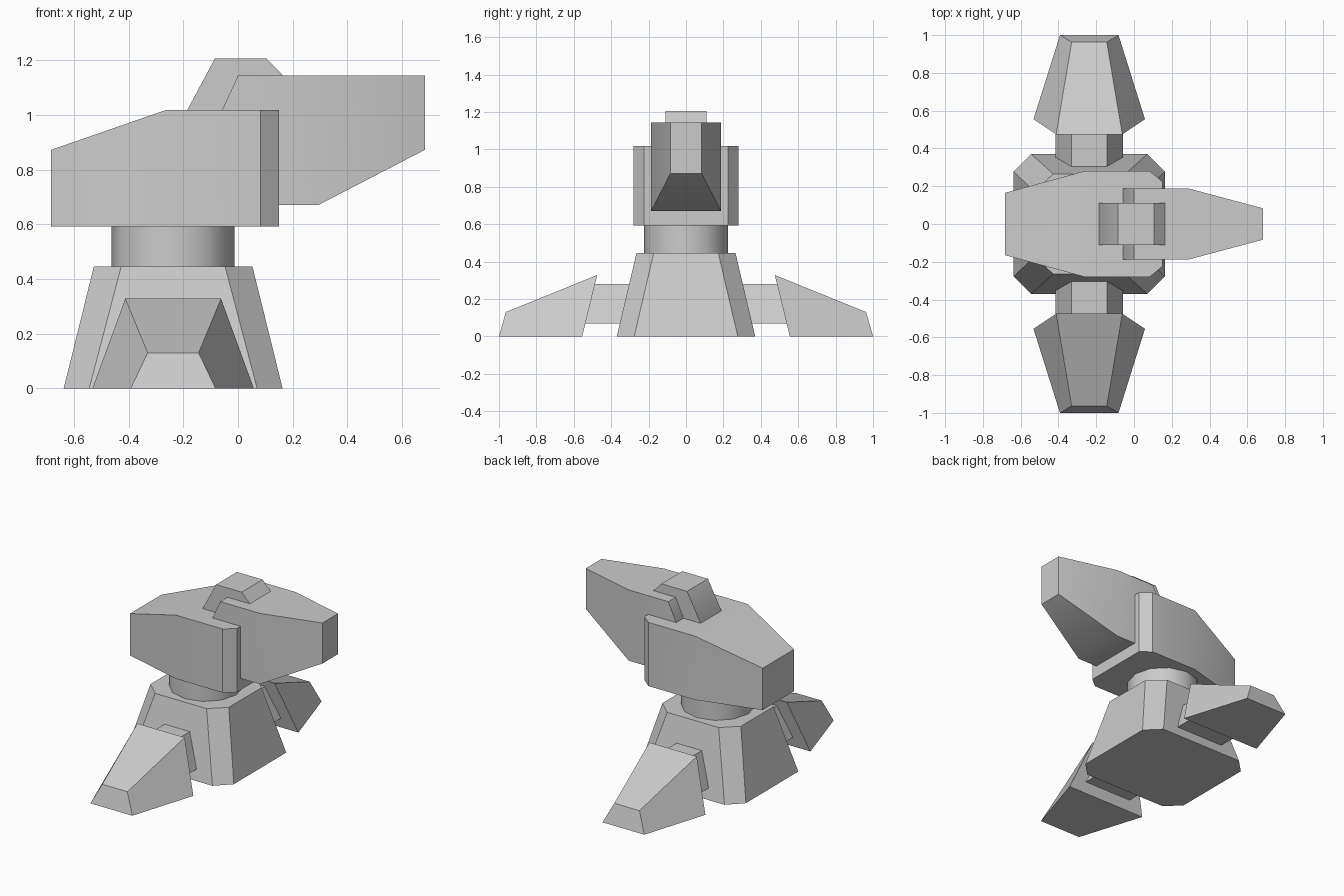
import bpy, bmesh, math

cube = bpy.data.objects.get("Cube")
if cube:
    bpy.data.objects.remove(cube, do_unlink=True)

grey = bpy.data.materials.new("plain grey")
grey.use_nodes = True
grey.diffuse_color = (0.6, 0.6, 0.6, 1)
grey.node_tree.nodes["Principled BSDF"].inputs["Base Color"].default_value = (0.6, 0.6, 0.6, 1)

BASE_X = -0.237   # axis of the pedestal, neck and feet


def finish(name, bm):
    bmesh.ops.recalc_face_normals(bm, faces=bm.faces)
    mesh = bpy.data.meshes.new(name)
    bm.to_mesh(mesh)
    bm.free()
    mesh.materials.append(grey)
    obj = bpy.data.objects.new(name, mesh)
    bpy.context.collection.objects.link(obj)
    bpy.ops.object.select_all(action='DESELECT')
    obj.select_set(True)
    bpy.context.view_layer.objects.active = obj
    bpy.ops.object.shade_smooth_by_angle(angle=math.radians(34))
    return obj


def loft(name, rings):
    """Skin matching rings of points and cap both ends."""
    bm = bmesh.new()
    loops = [[bm.verts.new(p) for p in ring] for ring in rings]
    for a, b in zip(loops, loops[1:]):
        for i in range(len(a)):
            j = (i + 1) % len(a)
            bm.faces.new((a[i], a[j], b[j], b[i]))
    bm.faces.new(loops[0])
    bm.faces.new(loops[-1])
    return finish(name, bm)


def hull(name, stations):
    """Loft upright rectangles along x: (x, half width, low z, high z)."""
    return loft(name, [[(x, -w, lo), (x, w, lo), (x, w, hi), (x, -w, hi)]
                       for x, w, lo, hi in stations])


def chamfered(hx, hy, fx, fy, z):
    """Rectangle with cut corners; fx and fy are the flat half lengths."""
    pts = [(hx, -fy), (hx, fy), (fx, hy), (-fx, hy),
           (-hx, fy), (-hx, -fy), (-fx, -hy), (fx, -hy)]
    return [(BASE_X + x, y, z) for x, y in pts]


def trapezoid(low, high, side):
    """Cross-section given by (half width, y, z) for its low and high edges."""
    (lw, ly, lz), (hw, hy, hz) = low, high
    return [(BASE_X - lw, side * ly, lz), (BASE_X + lw, side * ly, lz),
            (BASE_X + hw, side * hy, hz), (BASE_X - hw, side * hy, hz)]


# Tapered pedestal
loft("pedestal", [chamfered(0.40, 0.37, 0.307, 0.277, 0),
                  chamfered(0.29, 0.265, 0.19, 0.173, 0.445)])

# Swivel neck
neck = bmesh.new()
bmesh.ops.create_cone(neck, cap_ends=True, segments=12, radius1=0.225, radius2=0.225, depth=0.18)
bmesh.ops.translate(neck, verts=neck.verts, vec=(BASE_X, 0, 0.515))
finish("neck", neck)

# Feet and the struts that join them to the pedestal
for label, side in (("front", -1), ("back", 1)):
    loft(label + "_strut", [trapezoid((0.178, 0.25, 0.07), (0.093, 0.25, 0.28), side),
                            trapezoid((0.178, 0.56, 0.07), (0.093, 0.51, 0.28), side)])
    loft(label + "_foot", [trapezoid((0.295, 0.555, 0), (0.175, 0.475, 0.328), side),
                           trapezoid((0.155, 1.0, 0), (0.093, 0.963, 0.13), side)])

# Turret housing, gun head and top block
hull("turret_housing", [(-0.683, 0.165, 0.592, 0.872), (-0.262, 0.28, 0.592, 1.018),
                        (0.083, 0.28, 0.592, 1.018), (0.15, 0.225, 0.592, 1.018)])
hull("gun_head", [(-0.058, 0.187, 0.67, 1.018), (0, 0.187, 0.67, 1.143),
                  (0.293, 0.187, 0.67, 1.143), (0.683, 0.083, 0.872, 1.143)])
hull("top_block", [(-0.185, 0.11, 1.0, 1.018), (-0.085, 0.11, 1.0, 1.205),
                   (0.105, 0.11, 1.0, 1.205), (0.165, 0.11, 1.0, 1.143)])
